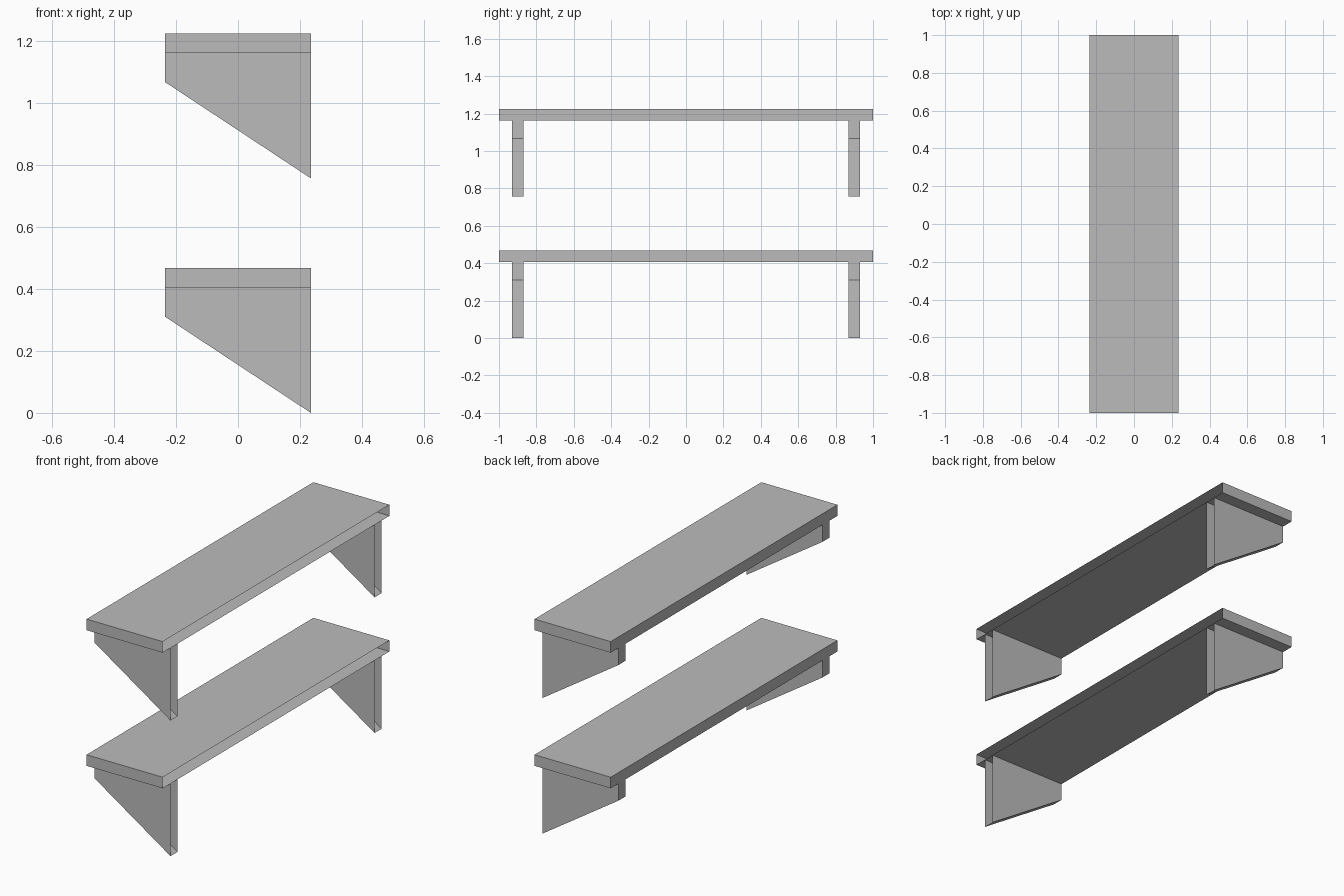
import bpy
import bmesh

cube = bpy.data.objects.get("Cube")
if cube:
    bpy.data.objects.remove(cube, do_unlink=True)

# One plain grey for everything
GREY = (0.5, 0.5, 0.5, 1.0)
grey = bpy.data.materials.new("plain_grey")
grey.use_nodes = True
grey.diffuse_color = GREY
grey.node_tree.nodes["Principled BSDF"].inputs["Base Color"].default_value = GREY

HALF_DEPTH = 0.235
BOARD_BOTTOM, BOARD_TOP = 0.405, 0.467
FRONT_DROP = 0.31      # height of the bracket's short edge
LEVEL_GAP = 0.757


def open_prism(name, profile, y0, y1, z, drop_top=False):
    """Extrude an x-z profile along y, leaving the wall side (+x) open."""
    bm = bmesh.new()
    base = bm.faces.new([bm.verts.new((px, y0, pz + z)) for px, pz in profile])
    ext = bmesh.ops.extrude_face_region(bm, geom=[base], use_keep_orig=True)
    moved = [v for v in ext["geom"] if isinstance(v, bmesh.types.BMVert)]
    bmesh.ops.translate(bm, verts=moved, vec=(0, y1 - y0, 0))
    bmesh.ops.recalc_face_normals(bm, faces=bm.faces)
    bm.normal_update()
    unwanted = [f for f in bm.faces
                if f.normal.x > 0.9 or (drop_top and f.normal.z > 0.9)]
    bmesh.ops.delete(bm, geom=unwanted, context="FACES")
    mesh = bpy.data.meshes.new(name)
    bm.to_mesh(mesh)
    bm.free()
    mesh.materials.append(grey)
    obj = bpy.data.objects.new(name, mesh)
    bpy.context.collection.objects.link(obj)
    return obj


board = [(-HALF_DEPTH, BOARD_BOTTOM), (HALF_DEPTH, BOARD_BOTTOM),
         (HALF_DEPTH, BOARD_TOP), (-HALF_DEPTH, BOARD_TOP)]
bracket = [(-HALF_DEPTH, FRONT_DROP), (HALF_DEPTH, 0),
           (HALF_DEPTH, BOARD_BOTTOM), (-HALF_DEPTH, BOARD_BOTTOM)]

# Two identical shelves, each a board on a pair of tapered brackets
for level, z in (("lower", 0), ("upper", LEVEL_GAP)):
    open_prism(level + "_shelf_board", board, -1, 1, z)
    for side, y in (("front", -0.9), ("back", 0.9)):
        open_prism(f"{level}_{side}_bracket", bracket,
                   y - 0.031, y + 0.031, z, drop_top=True)
